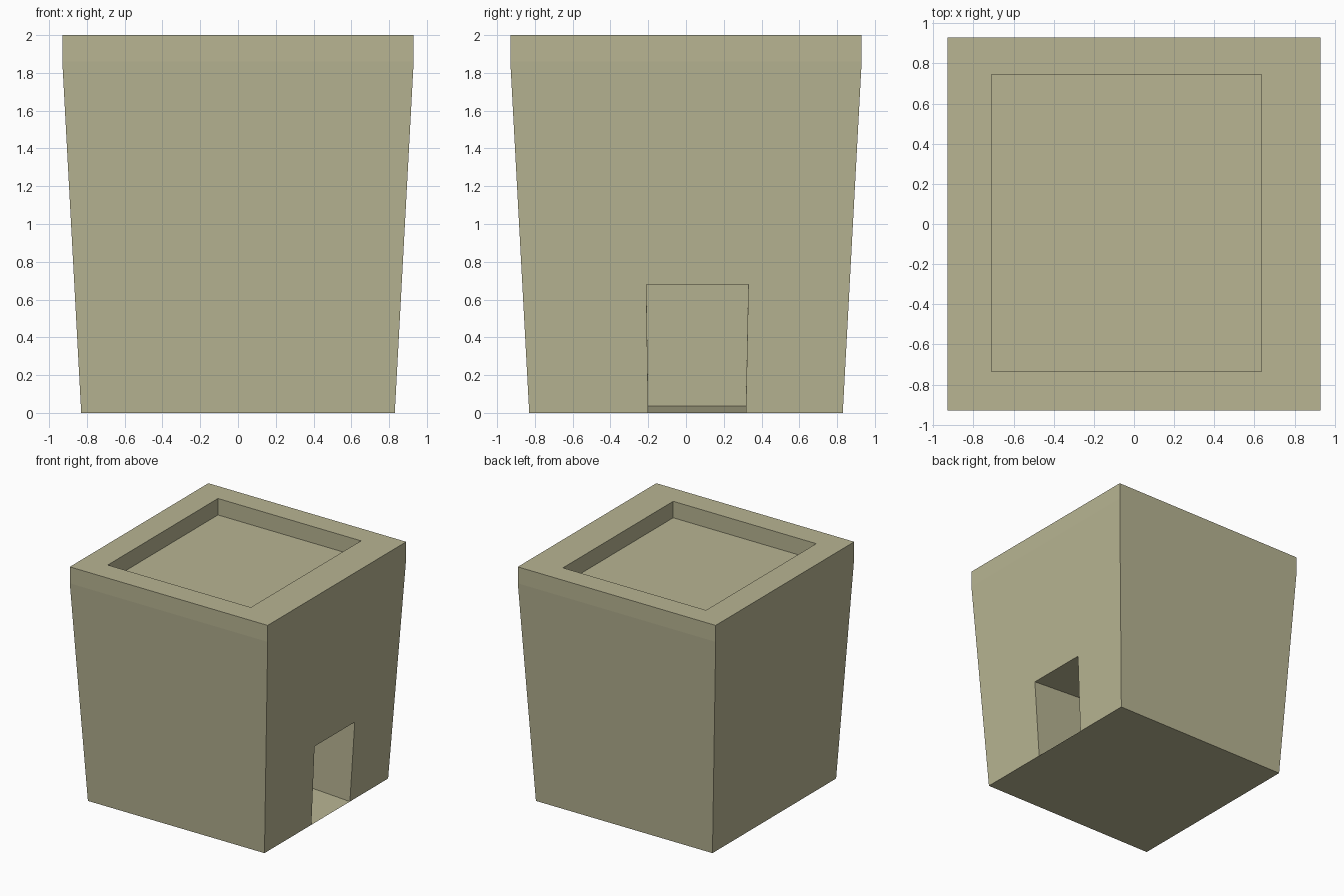
import bpy, bmesh

if "Cube" in bpy.data.objects:
    bpy.data.objects.remove(bpy.data.objects["Cube"])

BASE, TOP, BAND, H = 0.83, 0.93, 1.86, 2.0
SLOPE = (TOP - BASE) / BAND
DEPTH = 0.67

bm = bmesh.new()


def ring(x0, x1, y0, y1, z):
    return [bm.verts.new((x, y, z)) for x, y in ((x0, y0), (x1, y0), (x1, y1), (x0, y1))]


def bridge(a, b, skip=()):
    n = len(a)
    for i in range(n):
        if i not in skip:
            bm.faces.new((a[i], a[(i + 1) % n], b[(i + 1) % n], b[i]))


# flared walls, straight parapet band, rim and sunken roof
base = ring(-BASE, BASE, -BASE, BASE, 0)
band = ring(-TOP, TOP, -TOP, TOP, BAND)
rim = ring(-TOP, TOP, -TOP, TOP, H)
inner = ring(-0.71, 0.635, -0.735, 0.745, H)
roof = ring(-0.71, 0.635, -0.735, 0.745, BAND)
bridge(base, band, skip=(1,))
bridge(band, rim)
bridge(rim, inner)
bridge(inner, roof)
bm.faces.new(roof)

# doorway outline on the right wall, pushed in perpendicular to the wall
outline = ((-0.2, 0), (-0.21, 0.68), (0.33, 0.68), (0.317, 0))
door = [bm.verts.new((BASE + SLOPE * z, y, z)) for y, z in outline]
back = [bm.verts.new((v.co.x - DEPTH, v.co.y, v.co.z + DEPTH * SLOPE)) for v in door]
bridge(door, back)
bm.faces.new(back)

# right wall around the doorway, and the underside
bm.faces.new([base[1]] + door + [base[2], band[2], band[1]])
bm.faces.new([base[0], base[1], door[0], door[3], base[2], base[3]])

bmesh.ops.recalc_face_normals(bm, faces=bm.faces)
mesh = bpy.data.meshes.new("adobe_house")
bm.to_mesh(mesh)
bm.free()
house = bpy.data.objects.new("adobe_house", mesh)
bpy.context.collection.objects.link(house)

# sandy clay colour
mat = bpy.data.materials.new("clay")
mat.diffuse_color = (0.48, 0.46, 0.29, 1)
mat.use_nodes = True
mat.node_tree.nodes["Principled BSDF"].inputs["Base Color"].default_value = mat.diffuse_color
mesh.materials.append(mat)
